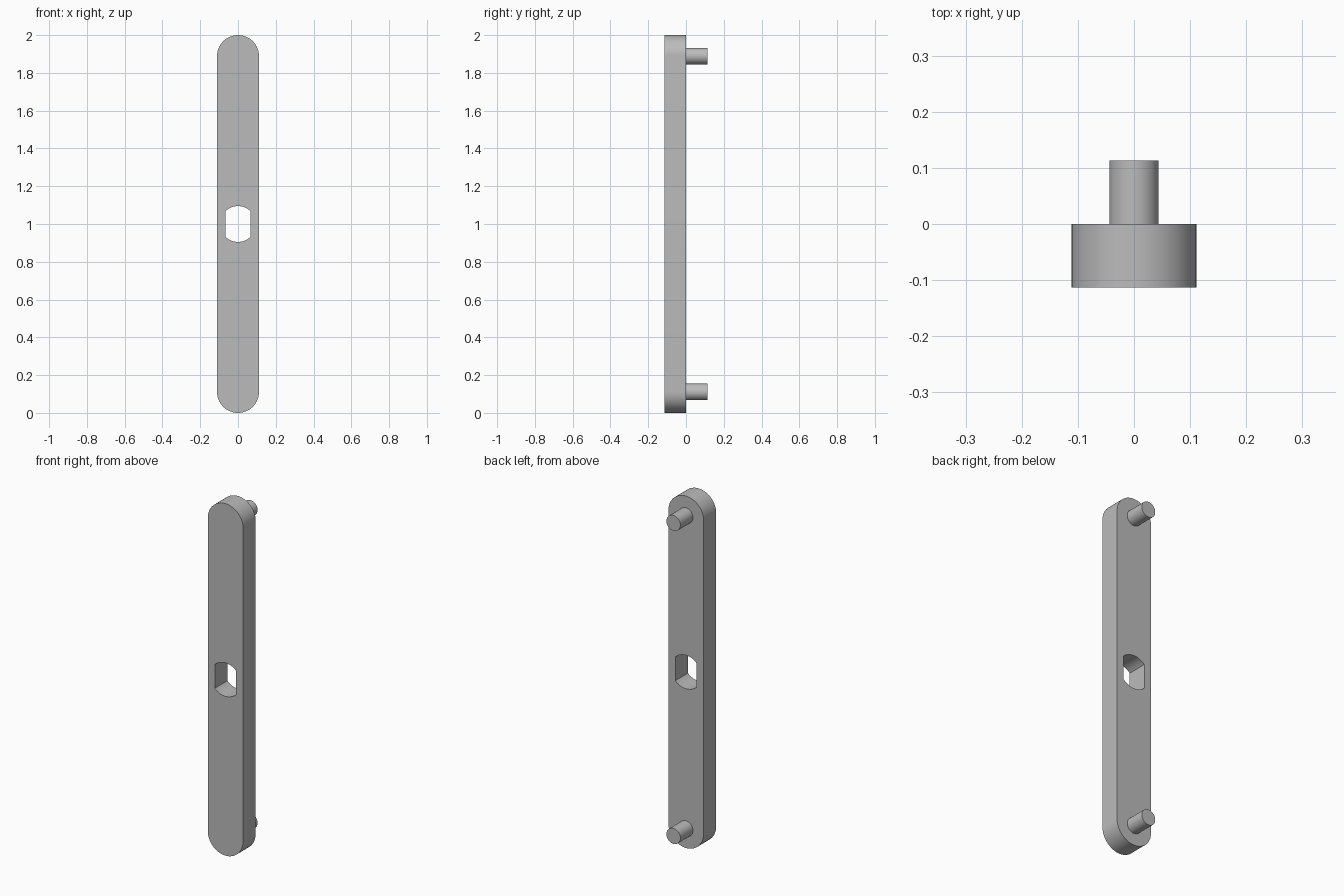
import bpy
import bmesh
from math import asin, cos, pi, sin
from mathutils import Matrix, Vector

cube = bpy.data.objects.get("Cube")
if cube:
    bpy.data.objects.remove(cube, do_unlink=True)

LENGTH, END_RADIUS = 2.0, 0.111
FRONT, FACE, BACK = -0.113, 0.0, 0.113
HOLE_RADIUS, HOLE_HALF_WIDTH = 0.095, 0.067
PEG_RADIUS = 0.044

grey = bpy.data.materials.new("plain grey")
grey.use_nodes = True
grey.diffuse_color = (0.5, 0.5, 0.5, 1)
grey.node_tree.nodes["Principled BSDF"].inputs["Base Color"].default_value = grey.diffuse_color


def finish(bm, name):
    bmesh.ops.recalc_face_normals(bm, faces=bm.faces)
    mesh = bpy.data.meshes.new(name)
    bm.to_mesh(mesh)
    bm.free()
    mesh.materials.append(grey)
    obj = bpy.data.objects.new(name, mesh)
    bpy.context.collection.objects.link(obj)
    bpy.ops.object.select_all(action="DESELECT")
    obj.select_set(True)
    bpy.context.view_layer.objects.active = obj
    bpy.ops.object.shade_smooth_by_angle(angle=pi / 6)


def two_arcs(radius, offset, half_angle, steps):
    """Closed outline of an upper and a lower arc, joined by straight sides."""
    points = []
    for middle, shift in ((pi / 2, offset), (-pi / 2, -offset)):
        for i in range(steps + 1):
            a = middle + half_angle * (1 - 2 * i / steps) * (-1)
            points.append((radius * cos(a), LENGTH / 2 + shift + radius * sin(a)))
    return points


# Round-ended bar with a flat-sided hole through the middle
bm = bmesh.new()
outlines = (
    two_arcs(END_RADIUS, LENGTH / 2 - END_RADIUS, pi / 2, 32),
    two_arcs(HOLE_RADIUS, 0, asin(HOLE_HALF_WIDTH / HOLE_RADIUS), 16),
)
for outline in outlines:
    verts = [bm.verts.new((x, FRONT, z)) for x, z in outline]
    for a, b in zip(verts, verts[1:] + verts[:1]):
        bm.edges.new((a, b))
bmesh.ops.triangle_fill(bm, edges=bm.edges[:], use_beauty=True, normal=Vector((0, -1, 0)))
result = bmesh.ops.extrude_face_region(bm, geom=bm.faces[:], use_keep_orig=True)
moved = [v for v in result["geom"] if isinstance(v, bmesh.types.BMVert)]
bmesh.ops.translate(bm, verts=moved, vec=(0, FACE - FRONT, 0))
finish(bm, "bar")

# Round pegs on the back, centred on the rounded ends
for name, z in (("lower_peg", END_RADIUS), ("upper_peg", LENGTH - END_RADIUS)):
    bm = bmesh.new()
    place = Matrix.Translation((0, (FACE + BACK) / 2, z)) @ Matrix.Rotation(pi / 2, 4, "X")
    bmesh.ops.create_cone(bm, cap_ends=True, segments=48, radius1=PEG_RADIUS,
                          radius2=PEG_RADIUS, depth=BACK - FACE, matrix=place)
    finish(bm, name)
